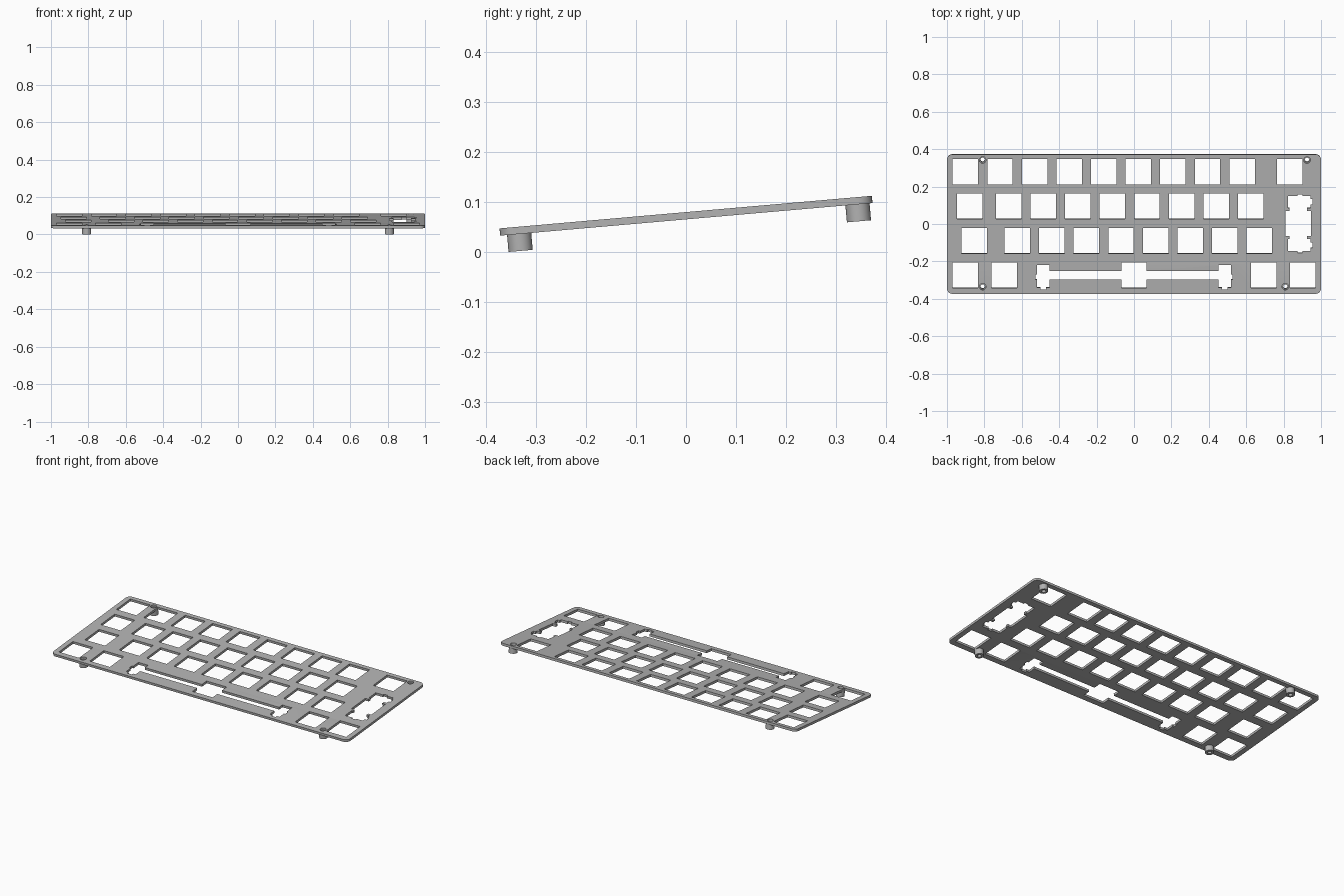
import bpy, bmesh
from math import cos, sin, pi, radians
from mathutils import Matrix

if "Cube" in bpy.data.objects:
    bpy.data.objects.remove(bpy.data.objects["Cube"])

U = 0.1849            # one key pitch
MM = U / 19.05        # one millimetre
THICK = 1.5 * MM
ROW_SHIFT = 0.003
TILT = Matrix.Translation((0, -0.0006, 0.0798)) @ Matrix.Rotation(radians(5), 4, 'X')

grey = bpy.data.materials.new("plate grey")
grey.use_nodes = True
grey.diffuse_color = (0.45, 0.45, 0.45, 1)
grey.node_tree.nodes["Principled BSDF"].inputs["Base Color"].default_value = (0.45, 0.45, 0.45, 1)


def circle(x, y, r, n=32):
    return [(x + r * cos(2 * pi * i / n), y + r * sin(2 * pi * i / n)) for i in range(n)]


def square(x, y, h):
    return [(x - h, y - h), (x + h, y - h), (x + h, y + h), (x - h, y + h)]


def rounded_rect(hx, hy, r, n=8):
    pts = []
    for k, (sx, sy) in enumerate([(1, 1), (-1, 1), (-1, -1), (1, -1)]):
        for i in range(n + 1):
            a = (k + i / n) * pi / 2
            pts.append((sx * (hx - r) + r * cos(a), sy * (hy - r) + r * sin(a)))
    return pts


def stabilised_cutout(x, y, d, s, upright=False):
    """Switch hole joined by slots to a stabiliser hole on each side."""
    w = 3.33
    half = [(7, 7), (7, s), (d - w, s), (d - w, 5.53), (d + w, 5.53),
            (d + w, 0.5), (d + w + 0.9, 0.5), (d + w + 0.9, -2.3), (d + w, -2.3),
            (d + w, -6.77), (d + 1.5, -6.77), (d + 1.5, -7.97), (d - 1.5, -7.97),
            (d - 1.5, -6.77), (d - w, -6.77), (d - w, -s), (7, -s), (7, -7)]
    pts = half + [(-px, py) for px, py in reversed(half)]
    if upright:
        pts = [(-py, px) for px, py in pts]
    return [(x + px * MM, y + py * MM) for px, py in pts]


def slab(name, outlines, top, depth):
    """Extrude an outline with holes, then tilt it into place."""
    curve = bpy.data.curves.new(name, 'CURVE')
    curve.dimensions = '2D'
    curve.fill_mode = 'BOTH'
    curve.extrude = depth / 2
    for pts in outlines:
        spline = curve.splines.new('POLY')
        spline.points.add(len(pts) - 1)
        for p, (x, y) in zip(spline.points, pts):
            p.co = (x, y, 0, 1)
        spline.use_cyclic_u = True
    temp = bpy.data.objects.new(name + " outline", curve)
    bpy.context.collection.objects.link(temp)
    bpy.context.view_layer.update()
    mesh = bpy.data.meshes.new_from_object(temp.evaluated_get(bpy.context.evaluated_depsgraph_get()))
    bpy.data.objects.remove(temp)
    bm = bmesh.new()
    bm.from_mesh(mesh)
    bmesh.ops.remove_doubles(bm, verts=bm.verts, dist=1e-5)
    bmesh.ops.recalc_face_normals(bm, faces=bm.faces)
    bm.transform(TILT @ Matrix.Translation((0, 0, top - depth / 2)))
    bm.to_mesh(mesh)
    bm.free()
    mesh.materials.clear()
    mesh.materials.append(grey)
    obj = bpy.data.objects.new(name, mesh)
    bpy.context.collection.objects.link(obj)
    bpy.ops.object.select_all(action='DESELECT')
    obj.select_set(True)
    bpy.context.view_layer.objects.active = obj
    bpy.ops.object.shade_smooth_by_angle(angle=radians(30))
    return obj


# Key centres of each row, in key pitches from the left edge, back row first
rows = [
    [0.5 + i for i in range(9)] + [9.875],
    [0.625] + [1.75 + i for i in range(8)],
    [0.75] + [2 + i for i in range(8)],
    [0.5, 1.625, 9.125, 10.25],
]


def key_x(k):
    return (k - 5.375) * U


def row_y(r):
    return (1.5 - r) * U + ROW_SHIFT


posts = {"back_right": (key_x(1), 0.344), "back_left": (0.925, 0.344),
         "front_right": (key_x(1), -0.336), "front_left": (key_x(9.75), -0.336)}

# Switch plate with key holes, wide-key cutouts and screw holes
outlines = [rounded_rect(1, 0.3742, 3 * MM)]
for r, keys in enumerate(rows):
    outlines += [square(key_x(k), row_y(r), 7 * MM) for k in keys]
outlines.append(stabilised_cutout(0, row_y(3), 50, 2.4))
outlines.append(stabilised_cutout(key_x(10.125), row_y(1.5), 11.94, 4.7, upright=True))
outlines += [circle(x, y, 0.0175) for x, y in posts.values()]
slab("switch_plate", outlines, 0, THICK)

# Hollow standoffs under the plate
for name, (x, y) in posts.items():
    slab(name + "_standoff", [circle(x, y, 2.5 * MM), circle(x, y, 0.0115)], -THICK, 3.5 * MM)
